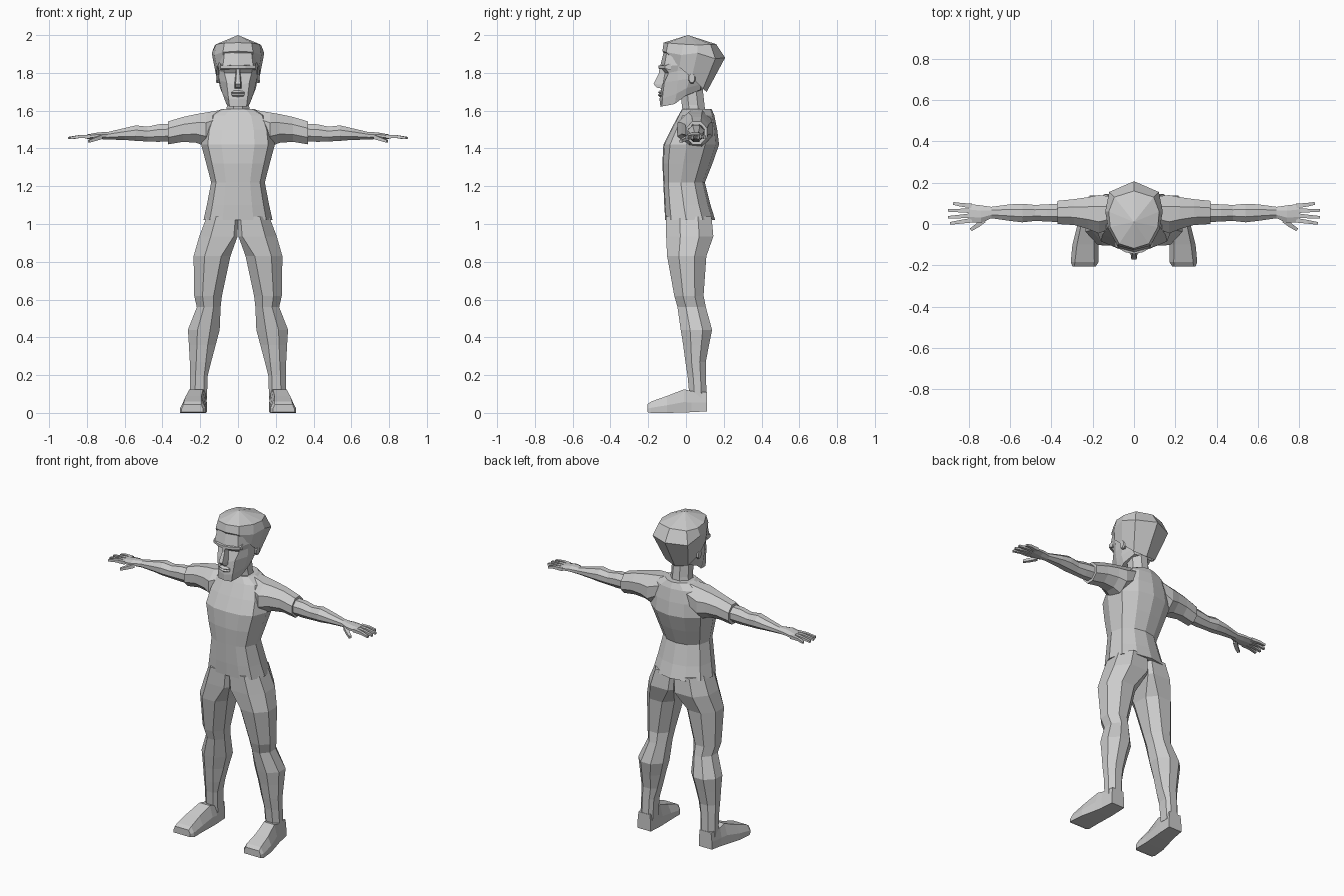
import bpy, bmesh
from mathutils import Vector

grey = bpy.data.materials.new("plain_grey")
grey.diffuse_color = (0.6, 0.6, 0.6, 1)


def loft(name, rings, mirror=False):
    """Skin closed rings of equal length (a 1-point last ring makes a tip)."""
    bm = bmesh.new()
    loops = [[bm.verts.new(p) for p in r] for r in rings]
    for a, b in zip(loops, loops[1:]):
        n = len(a)
        for i in range(n):
            j = (i + 1) % n
            if len(b) == 1:
                bm.faces.new((a[i], a[j], b[0]))
            else:
                bm.faces.new((a[i], a[j], b[j], b[i]))
    bm.faces.new(loops[0])
    if len(loops[-1]) > 2:
        bm.faces.new(loops[-1])
    bmesh.ops.recalc_face_normals(bm, faces=bm.faces)
    me = bpy.data.meshes.new(name)
    bm.to_mesh(me)
    bm.free()
    me.materials.append(grey)
    ob = bpy.data.objects.new(name, me)
    bpy.context.collection.objects.link(ob)
    if mirror:
        m = ob.modifiers.new("mirror", 'MIRROR')
        m.use_clip = False
        m.use_mirror_merge = False
    return ob


def both(half):
    """Front-to-back half outline turned into a symmetric ring."""
    return half + [(-x, y, z) for x, y, z in half[-2:0:-1]]


def octagon(a0, a1, b0, b1, c=0.3, inner=None):
    """Chamfered box outline; inner sets the chamfer on the a0 side."""
    i = c if inner is None else inner
    da, db = a1 - a0, b1 - b0
    return [(a0, b0 + i * db), (a0 + i * da, b0), (a1 - c * da, b0), (a1, b0 + c * db),
            (a1, b1 - c * db), (a1 - c * da, b1), (a0 + i * da, b1), (a0, b1 - i * db)]


# Shirt body: height, half width, front y, back y
def torso_ring(z, w, yf, yb):
    d = yb - yf
    return both([(0, yf, z), (0.45 * w, yf + 0.02 * d, z), (0.82 * w, yf + 0.12 * d, z),
                 (w, yf + 0.42 * d, z), (0.88 * w, yf + 0.75 * d, z),
                 (0.5 * w, yf + 0.94 * d, z), (0, yb, z)])


loft("shirt", [torso_ring(*r) for r in [
    (1.02, 0.183, -0.11, 0.155), (1.10, 0.165, -0.115, 0.13), (1.22, 0.142, -0.12, 0.10),
    (1.32, 0.168, -0.125, 0.14), (1.42, 0.195, -0.12, 0.175), (1.50, 0.185, -0.08, 0.165),
    (1.575, 0.155, -0.04, 0.15), (1.61, 0.085, -0.02, 0.135)]])

# Trouser legs: height, inner x, outer x, front y, back y, inner chamfer
legs = [(1.04, 0.0, 0.165, -0.105, 0.135, 0.08), (0.935, 0.002, 0.205, -0.105, 0.145, 0.1),
        (0.83, 0.04, 0.235, -0.10, 0.108, 0.25), (0.62, 0.085, 0.232, -0.062, 0.093, 0.3),
        (0.56, 0.092, 0.218, -0.045, 0.105, 0.3), (0.44, 0.097, 0.265, -0.028, 0.138, 0.3),
        (0.36, 0.118, 0.260, -0.015, 0.122, 0.3), (0.27, 0.142, 0.255, -0.003, 0.105, 0.25),
        (0.20, 0.160, 0.253, 0.008, 0.106, 0.2), (0.07, 0.165, 0.255, 0.02, 0.109, 0.2)]
loft("leg", [[(x, y, z) for x, y in octagon(x0, x1, y0, y1, 0.3, i)]
             for z, x0, x1, y0, y1, i in legs], True)

# Shoes: y, sole inner and outer x, sole z, top z, top inset
shoe = [(0.11, 0.165, 0.255, 0.008, 0.11, 0.006), (0.03, 0.165, 0.265, 0.004, 0.115, 0.01),
        (-0.01, 0.167, 0.275, 0.002, 0.125, 0.018), (-0.10, 0.172, 0.298, 0.0, 0.09, 0.022),
        (-0.185, 0.172, 0.306, 0.0, 0.06, 0.02), (-0.205, 0.185, 0.298, 0.004, 0.045, 0.01)]
loft("shoe", [[(a, y, z0), (b, y, z0), (b, y, z0 + 0.45 * (z1 - z0)), (b - i, y, z1),
               (a + i, y, z1), (a, y, z0 + 0.45 * (z1 - z0))]
              for y, a, b, z0, z1, i in shoe], True)


# Sleeves, arms and palms: x, back and front y, lower and upper z
def arm(name, rows):
    loft(name, [[(x, y, z) for y, z in octagon(y0, y1, z0, z1)]
                for x, y0, y1, z0, z1 in rows], True)


arm("sleeve", [(0.08, -0.01, 0.13, 1.47, 1.605), (0.17, -0.045, 0.14, 1.41, 1.59),
               (0.22, -0.025, 0.13, 1.43, 1.582), (0.29, -0.005, 0.12, 1.435, 1.567),
               (0.37, 0.0, 0.112, 1.422, 1.543)])
arm("forearm", [(0.34, 0.008, 0.10, 1.44, 1.53), (0.42, 0.012, 0.095, 1.435, 1.528),
                (0.48, 0.015, 0.092, 1.437, 1.515), (0.54, 0.008, 0.098, 1.44, 1.522),
                (0.60, 0.015, 0.095, 1.445, 1.508), (0.69, 0.028, 0.083, 1.447, 1.487),
                (0.74, 0.005, 0.09, 1.45, 1.485), (0.80, 0.008, 0.097, 1.45, 1.474)])


# Fingers: tapered square tubes between knuckle, joint and tip
def finger(name, pts, w):
    rings = []
    side = (Vector(pts[-1]) - Vector(pts[0])).cross(Vector((0, 0, 1))).normalized()
    for k, p in enumerate(pts):
        r = w * (1 - 0.2 * k)
        s, u = side * r, Vector((0, 0, r * 0.9))
        rings.append([Vector(p) + d for d in (s + u, u - s, -s - u, s - u)])
    loft(name, rings, True)


for n, y, tip_x, tip_y in (("index_finger", 0.018, 0.89, 0.003), ("middle_finger", 0.041, 0.90, 0.032),
                           ("ring_finger", 0.064, 0.90, 0.066), ("little_finger", 0.087, 0.875, 0.10)):
    finger(n, [(0.785, y, 1.463), (0.84, (y + tip_y) / 2, 1.463), (tip_x, tip_y, 1.455)], 0.011)
finger("thumb", [(0.725, 0.02, 1.462), (0.755, -0.005, 1.450), (0.79, -0.028, 1.438)], 0.013)

# Neck
loft("neck", [[(x, y + s, z) for x, y in octagon(-w, w, -0.03, 0.09)]
              for z, w, s in ((1.57, 0.068, 0.015), (1.63, 0.058, 0.008), (1.75, 0.056, -0.005))])

# Head, from the jaw line up to the forehead
loft("head", [both(h) for h in (
    [(0, -0.135, 1.62), (0.045, -0.128, 1.622), (0.062, -0.06, 1.635), (0.076, 0, 1.68),
     (0.06, 0.075, 1.71), (0, 0.09, 1.71)],
    [(0, -0.14, 1.66), (0.05, -0.125, 1.665), (0.082, -0.05, 1.69), (0.095, 0.005, 1.72),
     (0.07, 0.08, 1.74), (0, 0.095, 1.74)],
    [(0, -0.13, 1.73), (0.06, -0.115, 1.75), (0.098, -0.045, 1.76), (0.104, 0.02, 1.77),
     (0.08, 0.09, 1.77), (0, 0.10, 1.77)],
    [(0, -0.115, 1.80), (0.072, -0.092, 1.80), (0.10, -0.045, 1.81), (0.106, 0.02, 1.81),
     (0.08, 0.09, 1.81), (0, 0.10, 1.81)],
    [(0, -0.138, 1.83), (0.08, -0.115, 1.835), (0.106, -0.04, 1.84), (0.108, 0.02, 1.84),
     (0.08, 0.09, 1.84), (0, 0.10, 1.84)],
    [(0, -0.115, 1.92), (0.07, -0.10, 1.92), (0.10, -0.03, 1.92), (0.11, 0.02, 1.92),
     (0.08, 0.09, 1.92), (0, 0.10, 1.92)])])

# Brow, nose and lips
loft("brow", [[(x, y0, 1.822), (x, y0, 1.838), (x, -0.08, 1.85), (x, -0.08, 1.815)]
              for x, y0 in ((-0.092, -0.11), (-0.04, -0.137), (0, -0.145), (0.04, -0.137), (0.092, -0.11))])
loft("nose", [[(-w, yb, zb), (-w * 0.6, y, z), (w * 0.6, y, z), (w, yb, zb)]
              for w, y, z, yb, zb in ((0.014, -0.14, 1.835, -0.10, 1.835), (0.014, -0.143, 1.80, -0.10, 1.80),
                                      (0.021, -0.172, 1.742, -0.11, 1.735), (0.02, -0.155, 1.722, -0.12, 1.715))])
loft("lips", [[(-w, y + 0.012, z), (0, y, z), (w, y + 0.012, z), (w, -0.10, z), (-w, -0.10, z)]
              for z, w, y in ((1.672, 0.025, -0.138), (1.683, 0.034, -0.149),
                              (1.69, 0.034, -0.141), (1.697, 0.034, -0.149), (1.708, 0.02, -0.136))])

# Ears
loft("ear", [[(x, y, z) for y, z in octagon(0.012 - g, 0.05 + g, 1.745 - g, 1.80 + g)]
             for x, g in ((0.085, -0.008), (0.108, 0), (0.117, -0.004))], True)

# Hair cap
loft("hair", [both(h) for h in (
    [(0, -0.112, 1.895), (0.08, -0.085, 1.89), (0.112, -0.035, 1.83), (0.114, 0.03, 1.775),
     (0.078, 0.09, 1.715), (0, 0.11, 1.70)],
    [(0, -0.125, 1.915), (0.08, -0.105, 1.91), (0.124, -0.025, 1.895), (0.139, 0.06, 1.905),
     (0.12, 0.155, 1.875), (0, 0.207, 1.88)],
    [(0, -0.118, 1.96), (0.072, -0.095, 1.958), (0.115, -0.015, 1.952), (0.122, 0.06, 1.948),
     (0.095, 0.13, 1.95), (0, 0.16, 1.952)])] + [[(0, 0.01, 2.0)]])
